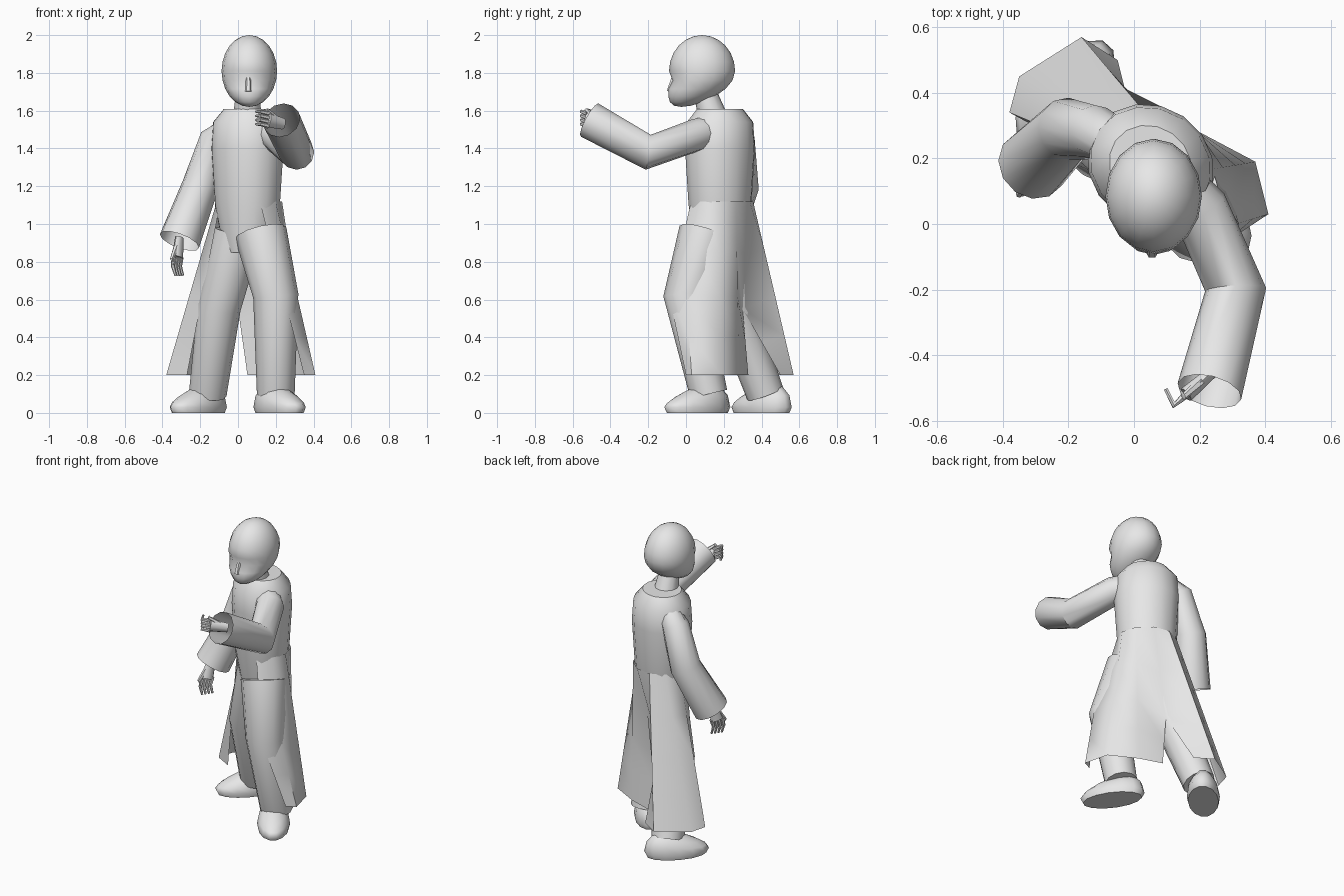
import bpy, bmesh, math
from mathutils import Vector

cube = bpy.data.objects.get("Cube")
if cube:
    bpy.data.objects.remove(cube)

grey = bpy.data.materials.new("plain_grey")
grey.use_nodes = True
grey.diffuse_color = (.8, .8, .8, 1)
grey.node_tree.nodes["Principled BSDF"].inputs["Base Color"].default_value = grey.diffuse_color

X, Y, Z = Vector((1, 0, 0)), Vector((0, 1, 0)), Vector((0, 0, 1))
SIDE = Vector((.82, -.57, 0))    # across the turned torso
FRONT = Vector((-.57, -.82, 0))  # where the chest points


def finish(name, bm):
    """Turn a bmesh into a grey object with soft shading."""
    bmesh.ops.recalc_face_normals(bm, faces=bm.faces)
    mesh = bpy.data.meshes.new(name)
    bm.to_mesh(mesh)
    bm.free()
    mesh.materials.append(grey)
    obj = bpy.data.objects.new(name, mesh)
    bpy.context.collection.objects.link(obj)
    bpy.ops.object.select_all(action='DESELECT')
    obj.select_set(True)
    bpy.context.view_layer.objects.active = obj
    bpy.ops.object.shade_smooth_by_angle(angle=math.radians(50))


def skin(bm, rows, closed):
    """Join neighbouring rows of points with quads."""
    rows = [[bm.verts.new(point) for point in row] for row in rows]
    for low, high in zip(rows, rows[1:]):
        count = len(low)
        for i in range(count if closed else count - 1):
            j = (i + 1) % count
            bm.faces.new((low[i], low[j], high[j], high[i]))
    return rows


def ellipse(centre, a, b, turn):
    return centre + a * math.cos(turn) + b * math.sin(turn)


def loft(name, rings, sides=12, open_end=False):
    """Each ring is a centre and two half axes."""
    bm = bmesh.new()
    turns = [math.tau * i / sides for i in range(sides)]
    rows = skin(bm, [[ellipse(*ring, turn) for turn in turns] for ring in rings], True)
    bm.faces.new(rows[0])
    if not open_end:
        bm.faces.new(rows[-1])
    finish(name, bm)


def tube(name, points, start, end, hint=X, flat=1, **options):
    """Sweep an ellipse along the points, with its radius going from start to end."""
    points = [Vector(point) for point in points]
    last = len(points) - 1
    rings = []
    for i, point in enumerate(points):
        way = points[min(i + 1, last)] - points[max(i - 1, 0)]
        radius = start + (end - start) * i / last
        across = way.cross(hint).normalized()
        along = across.cross(way).normalized()
        rings.append((point, along * radius, across * radius * flat))
    loft(name, rings, **options)


# Upper robe: heights and half widths, all on one upright axis
middle = Vector((.05, .18, 0))
profile = [(.85, .13), (1.1, .18), (1.4, .2), (1.54, .19), (1.61, .13)]
loft("robe_torso", [(middle + Z * height, SIDE * half, FRONT * half * .9)
                    for height, half in profile], sides=16)

# Robe skirt: hem corners of the two panels, which meet at a vent behind
left_hem = [(.35, 0), (.41, .03), (.37, .19), (.2, .28), (.05, .33)]
right_hem = [(-.05, .5), (-.16, .57), (-.35, .45), (-.38, .34), (-.27, .28)]
vent = Vector((0, .3, .55))
waist = Vector((.06, .19, 1.12))
bm = bmesh.new()
for hem, first_turn, vent_index in ((left_hem, -40, 4), (right_hem, 100, 0)):
    columns = []
    for i, corner in enumerate(hem):
        turn = math.radians(first_turn + 35 * i)
        top = ellipse(waist, SIDE * .18, FRONT * -.16, turn)
        bottom = Vector((*corner, .2))
        if i == vent_index:
            knee = vent
        else:
            knee = top.lerp(bottom, .55)
        if hem is left_hem:
            knee = knee - Y * max(0, .1 - .05 * i)  # the forward knee lifts the cloth
        columns.append([top, top.lerp(knee, .5), knee, knee.lerp(bottom, .5), bottom])
    skin(bm, columns, False)
bmesh.ops.remove_doubles(bm, verts=bm.verts, dist=.001)
finish("robe_skirt", bm)

# Sleeves, open at the cuffs
tube("left_sleeve", [(.1, .15, 1.5), (.2, .05, 1.47), (.31, -.2, 1.38), (.23, -.51, 1.55)],
     .08, .1, hint=Z, open_end=True)
tube("right_sleeve", [(-.05, .25, 1.5), (-.12, .28, 1.45), (-.2, .29, 1.2), (-.31, .18, .91)],
     .07, .11, open_end=True)

# Trouser legs
tube("left_leg", [(.12, .1, .95), (.2, 0, .62), (.2, .12, .1)], .14, .1)
tube("right_leg", [(0, .22, .95), (-.1, .25, .56), (-.16, .42, .1)], .13, .1)


def shoe(name, x, y, way):
    """A flat-soled half ellipsoid, higher towards the heel."""
    way = Vector(way).normalized()
    across = Z.cross(way)
    bm = bmesh.new()
    bmesh.ops.create_uvsphere(bm, u_segments=14, v_segments=8, radius=1)
    for vert in bm.verts:
        reach, breadth, rise = vert.co
        height = 0 if rise < -.1 else .03 + rise * (.11 - .06 * reach)
        vert.co = Vector((x, y, height)) + way * reach * .2 + across * breadth * .1
    finish(name, bm)


shoe("left_shoe", .22, .06, (.55, -.83, 0))
shoe("right_shoe", -.21, .4, (-.67, -.74, 0))

# Head: an ellipsoid with the jaw drawn forward and the eye line set in
bm = bmesh.new()
bmesh.ops.create_uvsphere(bm, u_segments=16, v_segments=12, radius=1)
for vert in bm.verts:
    x, y, z = vert.co
    jaw = min(z, 0) ** 2 * .11
    socket = .02 if y < -.6 and -.4 < z < -.1 else 0
    vert.co = (.06 + x * .147, .085 + y * .175 - jaw + socket, 1.81 + z * .19)
finish("head", bm)
tube("neck", [(.05, .15, 1.54), (.05, .1, 1.7)], .08, .06)
tube("nose", [(.055, -.06, 1.8), (.055, -.085, 1.7)], .01, .02, sides=6)
tube("lips", [(.025, -.07, 1.67), (.085, -.07, 1.67)], .01, .01, hint=Z, sides=6)


def hand(side, wrist, way, spread, curl):
    """A flat palm, four bent fingers and a thumb."""
    wrist, way, curl = Vector(wrist), Vector(way).normalized(), Vector(curl)
    knuckles = wrist + way * .11
    tube(side + "_palm", [wrist, knuckles], .03, .04, hint=spread, flat=.6, sides=8)
    for i in range(4):
        root = knuckles + spread * (i - 1.5) * .022
        bend = root + way * .05
        tube(side + "_finger", [root, bend, bend + curl * .05], .014, .007, hint=spread, sides=6)
    base = wrist + way * .05 + spread * .02
    tip = base + way * .07 + spread * .03
    tube(side + "_thumb", [base, tip, tip + curl * .03], .015, .007, hint=curl, sides=6)


hand("left", (.24, -.45, 1.53), (-.75, -.65, .2), Z, (-.5, 1, 0))
hand("right", (-.31, .16, .93), (-.1, -.25, -1), FRONT, (.3, 0, -1))
